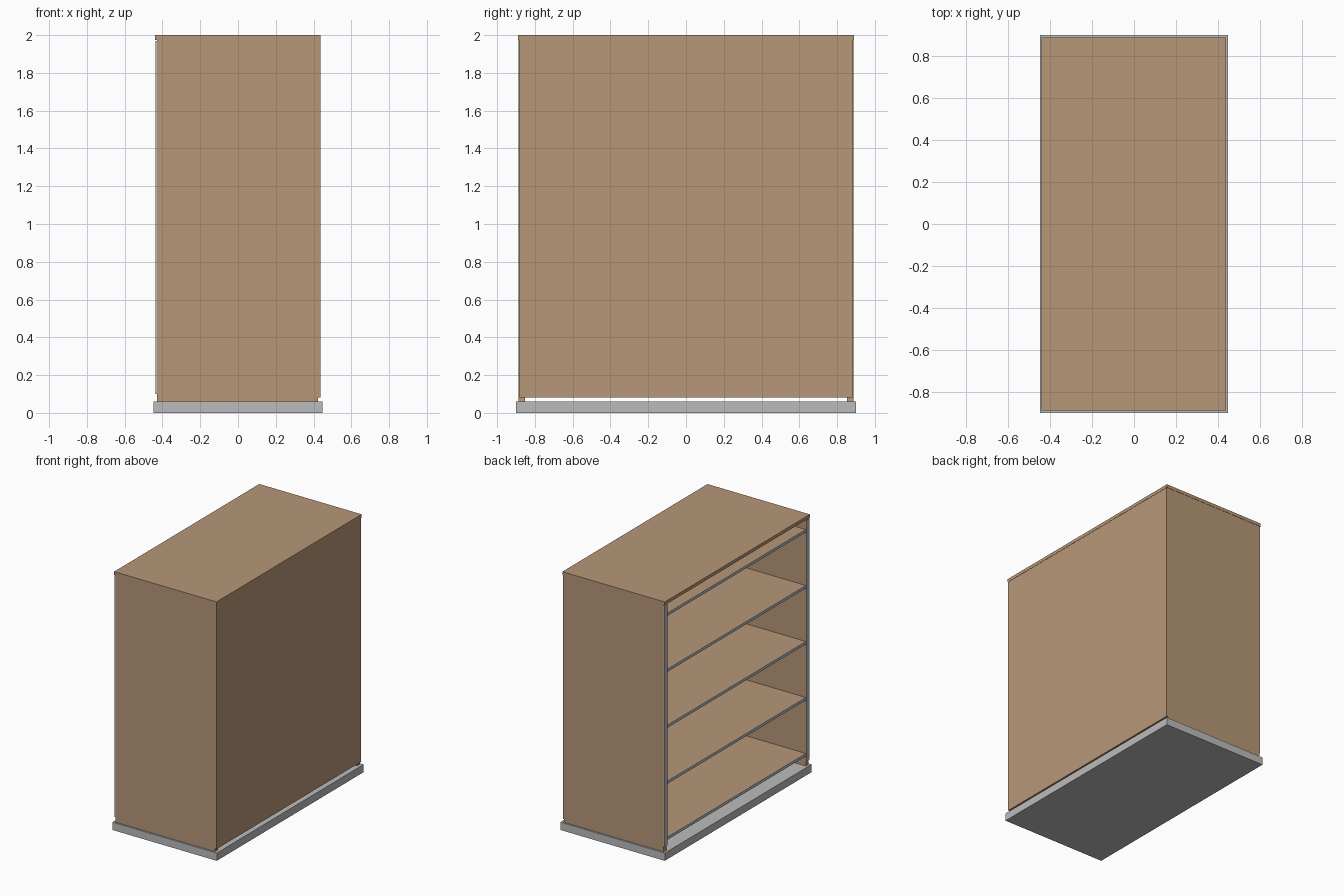
import bpy
import bmesh

if "Cube" in bpy.data.objects:
    bpy.data.objects.remove(bpy.data.objects["Cube"])


def material(name, rgb):
    mat = bpy.data.materials.new(name)
    mat.diffuse_color = (*rgb, 1.0)
    mat.use_nodes = True
    mat.node_tree.nodes["Principled BSDF"].inputs["Base Color"].default_value = mat.diffuse_color
    return mat


wood = material("wood", (0.47, 0.31, 0.185))
grey = material("grey", (0.5, 0.5, 0.5))


def box(name, x, y, z, mat):
    """Axis-aligned box from (min, max) ranges."""
    bm = bmesh.new()
    bmesh.ops.create_cube(bm, size=1.0)
    for v in bm.verts:
        v.co = [r[0] if c < 0 else r[1] for c, r in zip(v.co, (x, y, z))]
    mesh = bpy.data.meshes.new(name)
    bm.to_mesh(mesh)
    bm.free()
    mesh.materials.append(mat)
    obj = bpy.data.objects.new(name, mesh)
    bpy.context.collection.objects.link(obj)
    return obj


BASE_TOP, TOP_UNDER = 0.06, 1.975
OUTER, INNER = 0.887, 0.853

# Grey plinth
box("plinth", (-0.448, 0.448), (-0.9, 0.9), (0, BASE_TOP), grey)

# Side panels with thin grey edging on the open side
for name, s in (("front", -1), ("rear", 1)):
    y = sorted((s * INNER, s * OUTER))
    box(name + "_side_panel", (-0.43, 0.424), y, (BASE_TOP, TOP_UNDER), wood)
    box(name + "_edge_strip", (-0.438, -0.43), y, (0.10, 1.97), grey)

# Top board and back board
box("top_board", (-0.44, 0.438), (-0.889, 0.889), (TOP_UNDER, 2.0), wood)
box("back_board", (0.424, 0.436), (-0.885, 0.885), (0.082, TOP_UNDER), wood)

# Evenly spaced shelves with grey edging
for i in range(5):
    z = 0.147 + i * 0.434
    h = (z - 0.011, z + 0.011)
    box(f"shelf_{i + 1}", (-0.424, 0.424), (-INNER, INNER), h, wood)
    box(f"shelf_edge_{i + 1}", (-0.43, -0.424), (-INNER, INNER), h, grey)
